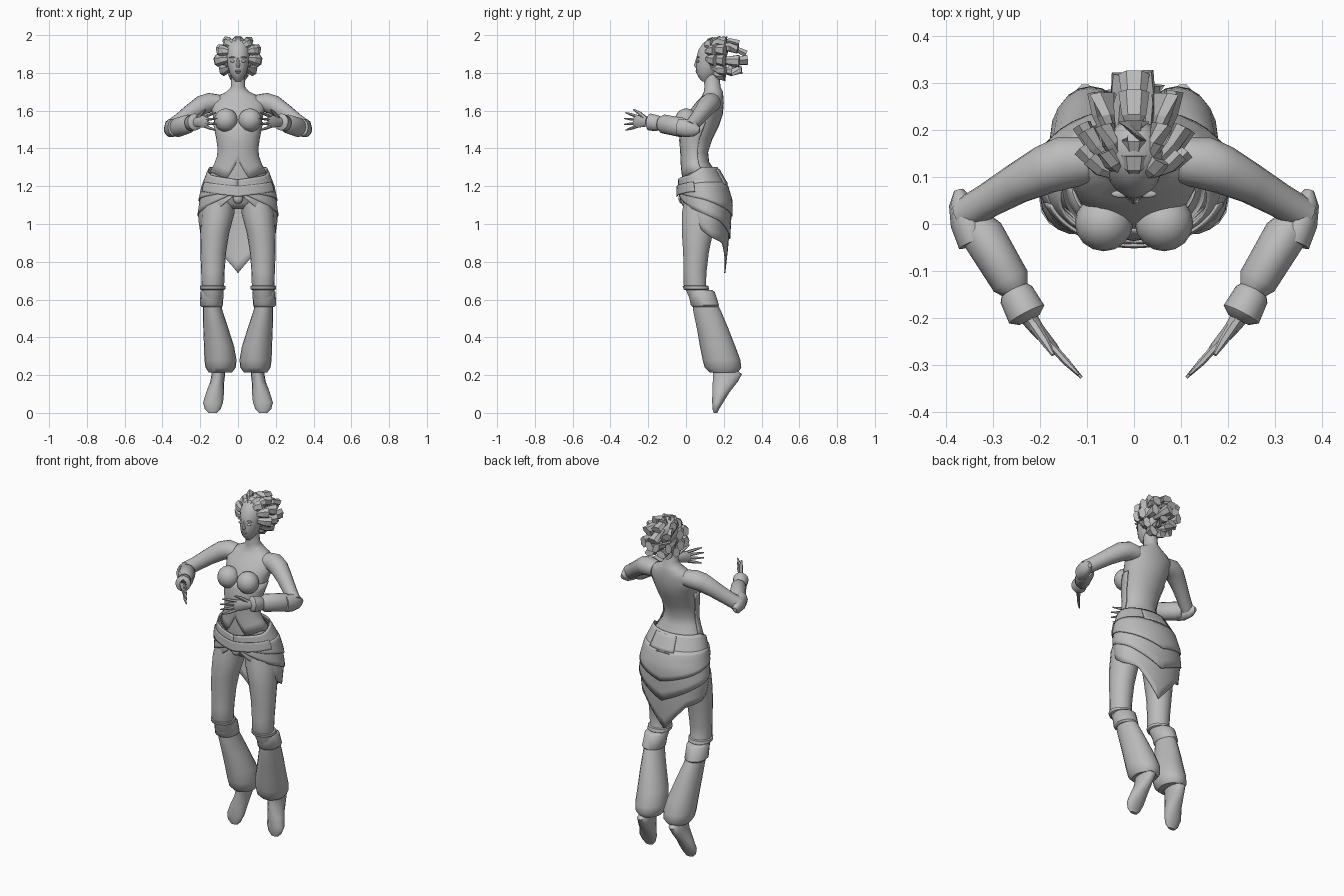
import bpy, bmesh, math, random
from mathutils import Vector, Matrix

random.seed(4)
if "Cube" in bpy.data.objects:
    bpy.data.objects.remove(bpy.data.objects["Cube"])

# One plain grey for the whole figure
grey = bpy.data.materials.new("plain grey")
grey.use_nodes = True
tone = (0.5, 0.5, 0.5, 1)
grey.diffuse_color = tone
grey.node_tree.nodes["Principled BSDF"].inputs["Base Color"].default_value = tone


def finish(name, bm, mirror=False, smooth=True, thickness=0):
    """Turn a bmesh into a named object with its modifiers."""
    bmesh.ops.recalc_face_normals(bm, faces=bm.faces[:])
    mesh = bpy.data.meshes.new(name)
    bm.to_mesh(mesh)
    bm.free()
    mesh.materials.append(grey)
    obj = bpy.data.objects.new(name, mesh)
    bpy.context.collection.objects.link(obj)
    if smooth:
        bpy.ops.object.select_all(action='DESELECT')
        obj.select_set(True)
        bpy.context.view_layer.objects.active = obj
        bpy.ops.object.shade_smooth_by_angle(angle=math.radians(45))
    if thickness:
        solid = obj.modifiers.new("thickness", 'SOLIDIFY')
        solid.thickness = thickness
        solid.offset = 0
    if mirror:
        obj.modifiers.new("mirror", 'MIRROR')
    return obj


def add_loft(bm, rings, sides=16, along=False, up=(0, 0, 1)):
    """Skin elliptical rings (x, y, z, rx, ry), level or square to their path."""
    centres = [Vector(r[:3]) for r in rings]
    loops = []
    for i, (x, y, z, rx, ry) in enumerate(rings):
        u, v = Vector((1, 0, 0)), Vector((0, 1, 0))
        if along:
            ahead = centres[min(i + 1, len(rings) - 1)] - centres[max(i - 1, 0)]
            u = ahead.cross(Vector(up)).normalized()
            v = u.cross(ahead).normalized()
        turn = [math.tau * k / sides for k in range(sides)]
        loops.append([bm.verts.new(centres[i] + u * rx * math.cos(t) + v * ry * math.sin(t))
                      for t in turn])
    for a, b in zip(loops, loops[1:]):
        for k in range(sides):
            n = (k + 1) % sides
            bm.faces.new((a[k], a[n], b[n], b[k]))
    bm.faces.new(loops[0])
    bm.faces.new(loops[-1])


def loft(name, rings, mirror=False, **options):
    bm = bmesh.new()
    add_loft(bm, rings, **options)
    return finish(name, bm, mirror)


def ellipsoid(name, centre, radii, mirror=False):
    bm = bmesh.new()
    place = Matrix.Translation(centre) @ Matrix.Diagonal((*radii, 1))
    bmesh.ops.create_uvsphere(bm, u_segments=16, v_segments=10, radius=1, matrix=place)
    return finish(name, bm, mirror)


def blend(table, t):
    """Piecewise linear lookup in rows sorted by their first value."""
    if t <= table[0][0]:
        return table[0][1:]
    for a, b in zip(table, table[1:]):
        if t <= b[0]:
            f = (t - a[0]) / (b[0] - a[0])
            return tuple(p + (q - p) * f for p, q in zip(a[1:], b[1:]))
    return table[-1][1:]


def wrap(name, profile, top, bottom, start, end, offset, rows=6, columns=36):
    """Cloth around a profile; edges are heights by angle from the front."""
    bm = bmesh.new()
    grid = []
    for c in range(columns + 1):
        angle = start + (end - start) * c / columns
        fold = abs((angle + 180) % 360 - 180)
        high, low = blend(top, fold)[0], blend(bottom, fold)[0]
        t = math.radians(angle)
        line = []
        for r in range(rows + 1):
            z = high + (low - high) * r / rows
            cy, rx, ry = blend(profile, z)
            line.append(bm.verts.new(((rx + offset) * math.sin(t),
                                      cy - (ry + offset) * math.cos(t), z)))
        grid.append(line)
    for a, b in zip(grid, grid[1:]):
        for r in range(rows):
            bm.faces.new((a[r], b[r], b[r + 1], a[r + 1]))
    return finish(name, bm, thickness=0.006)


# Torso and neck: height, centre depth, half width, half depth
body = [(1.08, .09, .09, .06), (1.11, .095, .165, .095), (1.18, .09, .172, .108),
        (1.27, .07, .145, .09), (1.33, .05, .112, .072), (1.38, .047, .098, .07),
        (1.45, .055, .108, .085), (1.52, .08, .122, .095), (1.58, .1, .135, .095),
        (1.64, .125, .15, .075), (1.675, .14, .115, .058), (1.7, .145, .06, .05),
        (1.725, .14, .038, .043), (1.8, .135, .034, .04)]
loft("torso", [(0, cy, z, rx, ry) for z, cy, rx, ry in body], sides=24)
ellipsoid("bust", (.064, .002, 1.55), (.062, .06, .062), True)

# Bodice with a split front hem
wrap("bodice", body, [(0, 1.54)], [(0, 1.345), (22, 1.24), (60, 1.27)], -100, 100, .004)

# Head
skull = [(1.755, .1, .014, .014), (1.775, .105, .03, .038), (1.8, .115, .045, .06),
         (1.84, .125, .056, .073), (1.88, .135, .062, .08), (1.92, .145, .064, .08),
         (1.955, .155, .055, .066), (1.978, .162, .035, .042), (1.985, .165, .01, .01)]
loft("head", [(0, cy, z, rx, ry) for z, cy, rx, ry in skull], sides=20)
loft("nose", [(0, .06, 1.88, .006, .006), (0, .055, 1.838, .012, .013),
              (0, .058, 1.828, .008, .008)], sides=8)
ellipsoid("upper_lip", (0, .059, 1.811), (.019, .009, .005))
ellipsoid("lower_lip", (0, .061, 1.802), (.016, .009, .005))
ellipsoid("eye", (.026, .064, 1.862), (.014, .008, .007), True)
ellipsoid("brow", (.028, .064, 1.882), (.02, .008, .004), True)
ellipsoid("ear", (.061, .14, 1.855), (.008, .016, .026), True)


# Swept-back hair locks that widen to blunt ends
def shell_point(polar, turn, centre, radii):
    d = (math.sin(polar) * math.cos(turn), math.cos(polar), math.sin(polar) * math.sin(turn))
    return Vector([c + r * k for c, r, k in zip(centre, radii, d)])


hair = bmesh.new()
for polar, count in ((14, 3), (46, 7), (80, 11), (106, 11)):
    for k in range(count):
        turn = math.tau * k / count + math.pi / 2
        if polar > 100 and math.sin(turn) < -0.5:
            continue
        p = math.radians(polar + random.uniform(-5, 5))
        root = shell_point(p + 0.45, turn, (0, .15, 1.885), (.055, .068, .082))
        tip = shell_point(p, turn, (0, .19, 1.878), (.115, .142, .1))
        tip = root.lerp(tip, random.uniform(.9, 1.02))
        middle = root.lerp(tip, 0.55) + (root - Vector((0, .15, 1.88))) * 0.12
        widths = ((root, .012, .01), (middle, .026, .017), (tip, .033, .021))
        add_loft(hair, [(*q, w, h) for q, w, h in widths], sides=6, along=True, up=(0, 1, 0))
finish("hair_locks", hair, smooth=False)

# Arms, elbow guards and bracers
loft("upper_arm", [(.1, .135, 1.64, .05, .045), (.15, .13, 1.642, .056, .052),
                   (.19, .115, 1.63, .052, .052), (.25, .085, 1.59, .043, .045),
                   (.31, .05, 1.545, .037, .04), (.36, .02, 1.51, .036, .04)],
     True, along=True)
loft("elbow_guard", [(.338, -.04, 1.512, .036, .046), (.355, .005, 1.507, .036, .05),
                     (.366, .045, 1.5, .028, .038), (.373, .072, 1.497, .01, .014)],
     True, sides=10, along=True)
loft("bracer", [(.34, .005, 1.507, .034, .04), (.322, -.022, 1.511, .046, .052),
                (.262, -.122, 1.53, .042, .05), (.25, -.142, 1.533, .028, .032)],
     True, along=True)
loft("wrist_cuff", [(.256, -.14, 1.532, .03, .034), (.25, -.15, 1.533, .038, .042),
                    (.228, -.192, 1.54, .042, .045), (.222, -.204, 1.54, .024, .026)],
     True, along=True)

# Hands with spread fingers
hand = bmesh.new()
add_loft(hand, [(.23, -.19, 1.54, .02, .024), (.205, -.225, 1.543, .015, .03),
                (.172, -.262, 1.543, .011, .036), (.16, -.275, 1.543, .007, .03)],
         sides=10, along=True)
for k in range(4):
    spread = k - 1.5
    reach = 1 - 0.1 * abs(spread)
    z = 1.543 + spread * 0.018
    add_loft(hand, [(.172, -.262, z, .008, .009),
                    (.145, -.292, z + spread * .007, .008, .008),
                    (.172 - .064 * reach, -.262 - .068 * reach, z + spread * .013, .003, .003)],
             sides=6, along=True)
add_loft(hand, [(.212, -.215, 1.56, .012, .012), (.19, -.248, 1.588, .01, .01),
                (.172, -.278, 1.606, .004, .004)], sides=6, along=True)
finish("hand", hand, mirror=True)

# Legs
loft("thigh", [(.09, .09, 1.18, .075, .09), (.106, .073, 1.06, .088, .096),
               (.123, .06, .95, .076, .083), (.131, .053, .85, .068, .069),
               (.133, .048, .75, .062, .062), (.133, .046, .68, .06, .06),
               (.136, .08, .6, .052, .06)], True, sides=18)
loft("knee_band", [(.134, .05, .675, .058, .058), (.134, .05, .672, .067, .068),
                   (.134, .055, .655, .067, .068), (.134, .057, .65, .058, .06)], True)
loft("garter", [(.137, .076, .65, .055, .062), (.138, .082, .64, .061, .07),
                (.14, .1, .57, .061, .075), (.139, .103, .56, .052, .066)], True)
loft("flared_shin_cover", [(.137, .1, .58, .048, .064), (.134, .11, .545, .051, .073),
                           (.118, .14, .45, .066, .083), (.1, .168, .35, .08, .094),
                           (.093, .188, .28, .085, .1), (.092, .196, .24, .08, .097),
                           (.093, .2, .215, .062, .075)], True, sides=20)
loft("foot", [(.1, .19, .25, .035, .05), (.104, .22, .205, .036, .078),
              (.11, .208, .165, .037, .068), (.121, .185, .11, .047, .047),
              (.132, .168, .055, .053, .03), (.134, .158, .02, .042, .018),
              (.134, .156, 0, .022, .01)], True, sides=14)

# Draped skirt: open front, pointed tail, two overlapping folds
cloth = [(.74, .12, .16, .085), (.9, .115, .19, .108), (1.03, .108, .208, .122),
         (1.12, .1, .195, .132), (1.2, .09, .178, .118), (1.27, .072, .152, .096),
         (1.31, .062, .135, .084)]
waist = [(0, 1.19), (90, 1.22)]
hem = [(6, 1.15), (33, 1.075), (75, .97), (100, .93), (135, .9), (180, .74)]
wrap("skirt", cloth, waist, hem, 6, 354, 0, rows=8, columns=48)
wrap("middle_fold", cloth, waist, [(8, 1.16), (60, 1.08), (120, 1.02), (180, .92)],
     10, 350, .007)
wrap("upper_fold", cloth, waist, [(10, 1.17), (90, 1.13), (180, 1.04)], 12, 348, .013)

# Waist sash, its back panel and front knot
wrap("waist_sash", cloth, [(0, 1.235), (60, 1.26), (100, 1.3), (180, 1.3)],
     [(0, 1.165), (90, 1.185), (180, 1.2)], 0, 360, .012)
wrap("lower_sash", cloth, [(0, 1.2), (90, 1.23)], [(0, 1.145), (60, 1.17), (180, 1.18)],
     -70, 70, .018)
wrap("back_panel", cloth, [(0, 1.29)], [(0, 1.21)], 150, 200, .018, columns=8)
ellipsoid("front_knot", (0, -.02, 1.135), (.026, .02, .028))
